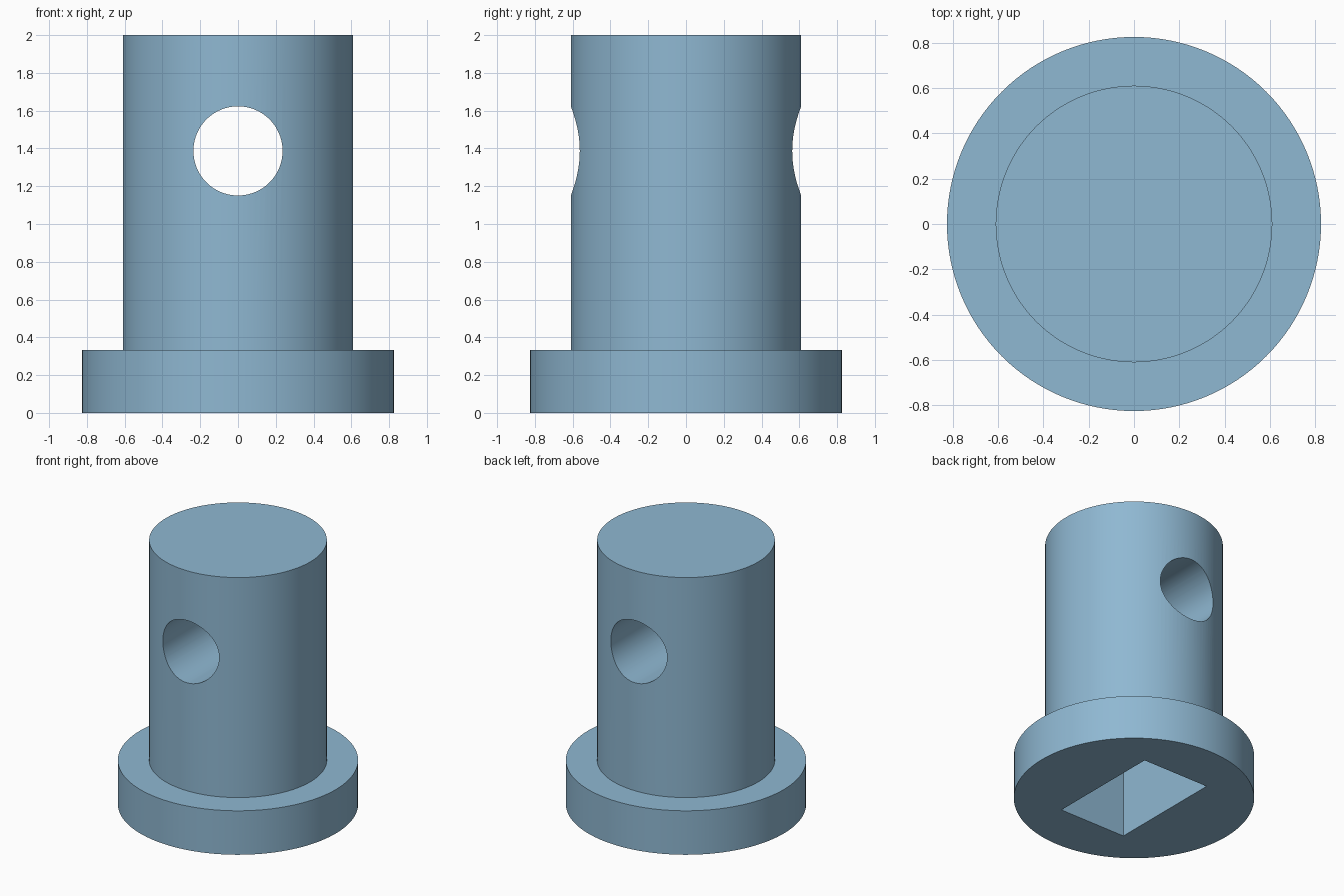
import bpy
import math

if "Cube" in bpy.data.objects:
    bpy.data.objects.remove(bpy.data.objects["Cube"])

steel = bpy.data.materials.new("steel_blue")
steel.diffuse_color = (0.275, 0.479, 0.645, 1.0)
steel.use_nodes = True
steel.node_tree.nodes["Principled BSDF"].inputs["Base Color"].default_value = steel.diffuse_color


def cutter(obj, name):
    obj.name = name
    obj.hide_render = True
    obj.hide_viewport = False
    obj.display_type = 'WIRE'
    obj.data.materials.append(steel)
    return obj


# Flanged pin: stepped profile spun around z
profile = [(0.825, 0.0), (0.825, 0.333), (0.61, 0.333), (0.61, 2.0)]
SIDES = 128
verts, faces = [], []
for r, z in profile:
    for i in range(SIDES):
        a = 2 * math.pi * i / SIDES
        verts.append((r * math.cos(a), r * math.sin(a), z))
for k in range(len(profile) - 1):
    for i in range(SIDES):
        j = (i + 1) % SIDES
        faces.append((k * SIDES + i, k * SIDES + j,
                      (k + 1) * SIDES + j, (k + 1) * SIDES + i))
faces.append(tuple(reversed(range(SIDES))))
faces.append(tuple(range((len(profile) - 1) * SIDES, len(profile) * SIDES)))
mesh = bpy.data.meshes.new("flanged_pin")
mesh.from_pydata(verts, [], faces)
mesh.materials.append(steel)
pin = bpy.data.objects.new("flanged_pin", mesh)
bpy.context.collection.objects.link(pin)

# Cross hole running front to back
bpy.ops.mesh.primitive_cylinder_add(vertices=96, radius=0.236, depth=2,
                                    location=(0, 0, 1.387),
                                    rotation=(math.pi / 2, 0, 0))
hole = cutter(bpy.context.object, "cross_hole_cutter")

# Blind rectangular socket in the underside
DEPTH = 0.89
bpy.ops.mesh.primitive_cube_add(size=1, location=(0, 0, (DEPTH - 0.2) / 2))
socket = cutter(bpy.context.object, "socket_cutter")
socket.scale = (0.555, 0.889, DEPTH + 0.2)

# Cut, then remove the cutters
bpy.context.view_layer.objects.active = pin
for tool in (hole, socket):
    mod = pin.modifiers.new(tool.name, 'BOOLEAN')
    mod.operation = 'DIFFERENCE'
    mod.solver = 'EXACT'
    mod.object = tool
    bpy.ops.object.modifier_apply(modifier=mod.name)
for tool in (hole, socket):
    bpy.data.objects.remove(tool)

# Smooth round walls with crisp rims
bpy.ops.object.select_all(action='DESELECT')
pin.select_set(True)
bpy.context.view_layer.objects.active = pin
bpy.ops.object.shade_smooth_by_angle(angle=math.radians(30))
